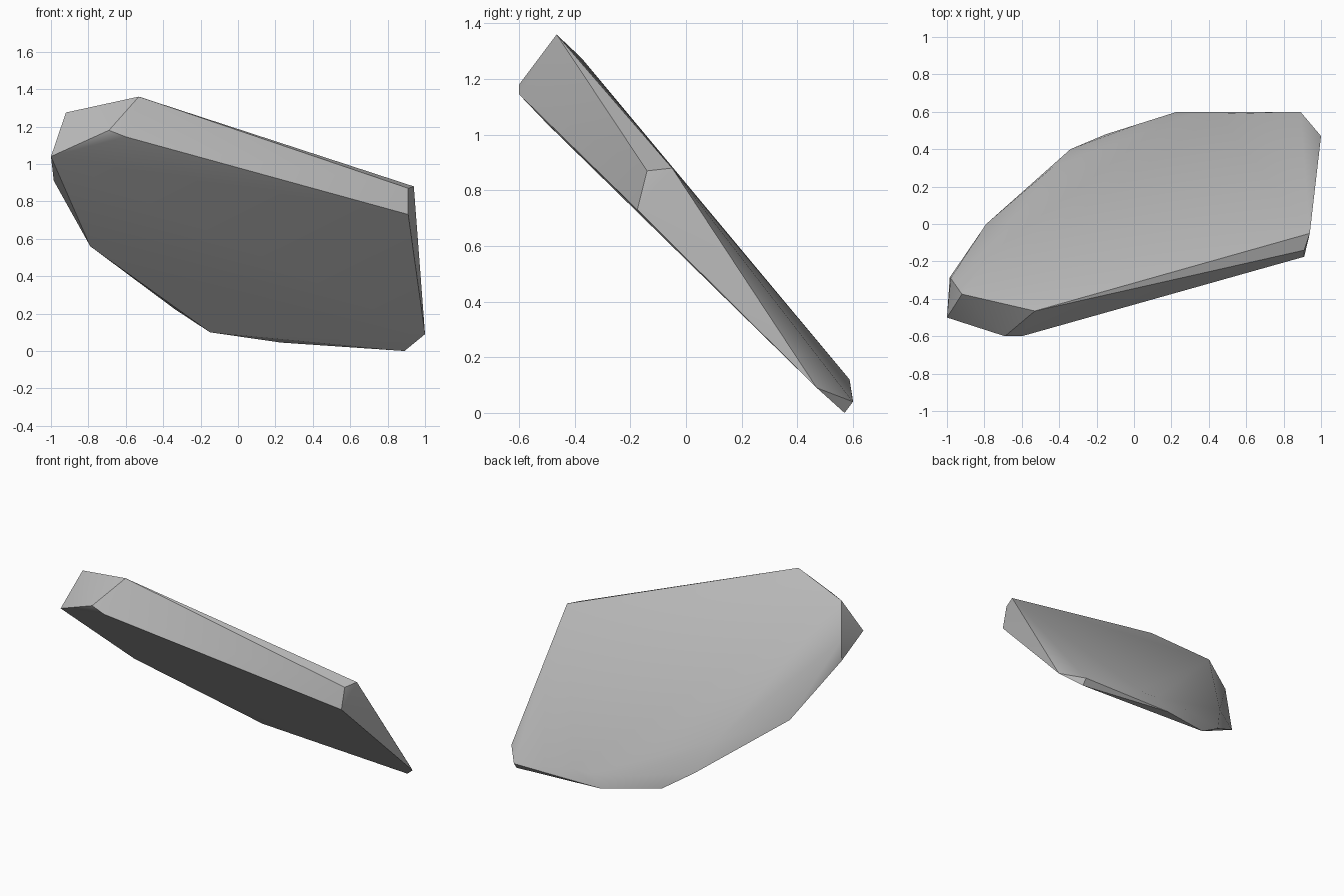
import bpy
import bmesh
import math

default_cube = bpy.data.objects.get("Cube")
if default_cube:
    bpy.data.objects.remove(default_cube, do_unlink=True)


def flat_material(name, color):
    material = bpy.data.materials.new(name)
    material.use_nodes = True
    material.diffuse_color = color
    material.node_tree.nodes["Principled BSDF"].inputs["Base Color"].default_value = color
    return material


def convex_rock(name, corners, material):
    """Wrap a faceted convex stone around a handful of corner points."""
    bm = bmesh.new()
    for corner in corners:
        bm.verts.new(corner)
    result = bmesh.ops.convex_hull(bm, input=bm.verts)
    # remove loose corners swallowed by the hull
    inside = [v for v in bm.verts if not v.link_faces]
    bmesh.ops.delete(bm, geom=inside, context="VERTS")
    bmesh.ops.recalc_face_normals(bm, faces=bm.faces)
    mesh = bpy.data.meshes.new(name)
    bm.to_mesh(mesh)
    bm.free()
    mesh.materials.append(material)
    rock = bpy.data.objects.new(name, mesh)
    bpy.context.collection.objects.link(rock)
    return rock


# raised end of the slab
high_end = [
    (-.92, -.375, 1.275), (-.53, -.465, 1.36), (-.69, -.6, 1.18),
    (-.6, -.6, 1.145), (-1, -.5, 1.04), (-.985, -.285, .91),
    (-.98, -.29, 1.05),
]
# front edge running down to the side
front_edge = [(.94, -.05, .88), (.91, -.14, .87), (.91, -.175, .73)]
# low corner touching the ground
low_corner = [(1, .47, .09), (.89, .57, 0), (.89, .6, .04)]
# broken rear edge
rear_edge = [
    (.23, .6, .045), (.31, .588, .12), (.45, .588, .12), (.04, .54, .16),
    (-.15, .48, .1), (-.34, .4, .225), (-.44, .3, .44), (-.79, 0, .56),
]

stone = flat_material("grey stone", (.5, .5, .5, 1))
slab = convex_rock("rock_slab", high_end + front_edge + low_corner + rear_edge, stone)

# soft shading across shallow facets, crisp at the rim
bpy.context.view_layer.objects.active = slab
slab.select_set(True)
bpy.ops.object.shade_smooth_by_angle(angle=math.radians(30))
